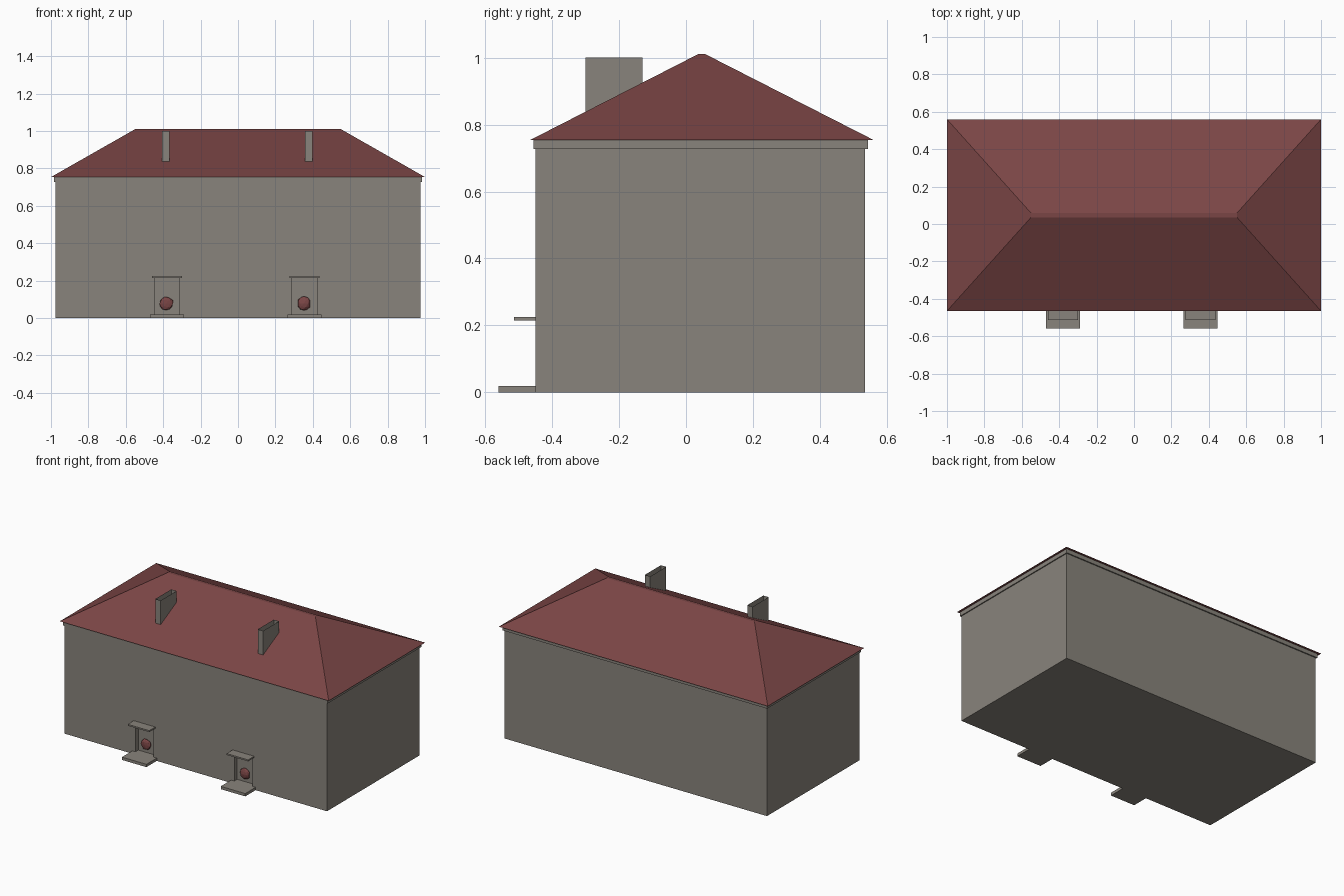
import bpy, bmesh, math, random

if "Cube" in bpy.data.objects:
    bpy.data.objects.remove(bpy.data.objects["Cube"])

random.seed(3)


def material(name, rgb):
    m = bpy.data.materials.new(name)
    m.diffuse_color = (*rgb, 1)
    m.use_nodes = True
    m.node_tree.nodes["Principled BSDF"].inputs["Base Color"].default_value = m.diffuse_color
    return m


STONE = material("warm grey stone", (0.25, 0.23, 0.2))
RED = material("dull red", (0.195, 0.06, 0.06))


def mesh(name, verts, faces, mat):
    me = bpy.data.meshes.new(name)
    me.from_pydata(verts, [], faces)
    me.materials.append(mat)
    ob = bpy.data.objects.new(name, me)
    bpy.context.collection.objects.link(ob)
    return ob


SIDES = [(0, 1, 5, 4), (1, 2, 6, 5), (2, 3, 7, 6), (3, 0, 4, 7)]
CAPS = [(3, 2, 1, 0), (4, 5, 6, 7)]


def ring(x0, x1, y0, y1, z):
    return [(x0, y0, z), (x1, y0, z), (x1, y1, z), (x0, y1, z)]


def box(name, x0, x1, y0, y1, z0, z1, mat=STONE):
    return mesh(name, ring(x0, x1, y0, y1, z0) + ring(x0, x1, y0, y1, z1), SIDES + CAPS, mat)


# Main block, cornice and hipped roof
walls = box("walls", -0.977, 0.977, -0.45, 0.535, 0, 0.735)
box("cornice", -0.984, 0.984, -0.456, 0.543, 0.727, 0.755)
mesh("hipped_roof",
     ring(-1, 1, -0.465, 0.56, 0.754) + ring(-0.55, 0.55, 0.036, 0.058, 1.01),
     SIDES + CAPS, RED)


def roof_z(y):
    return 0.754 + (y + 0.465) / 0.501 * 0.256


for side, cx in (("left", -0.38), ("right", 0.355)):
    # Shallow door recess cut in the front wall
    cutter = box(side + "_door_cutter", cx - 0.067, cx + 0.067, -0.5, -0.42, 0.019, 0.216)
    cutter.hide_render = True
    cutter.hide_viewport = True
    cut = walls.modifiers.new(side + "_door_recess", 'BOOLEAN')
    cut.object = cutter
    cut.operation = 'DIFFERENCE'
    cut.solver = 'EXACT'

    # Doorstep and canopy
    box(side + "_doorstep", cx - 0.091, cx + 0.091, -0.56, -0.449, 0, 0.019)
    box(side + "_canopy", cx - 0.08, cx + 0.08, -0.514, -0.449, 0.215, 0.225)

    # Bumpy round wreath on the door
    bm = bmesh.new()
    bmesh.ops.create_icosphere(bm, subdivisions=2, radius=0.036)
    for v in bm.verts:
        v.co *= random.uniform(0.92, 1.08)
        v.co.y *= 0.4
        v.co.x += cx - 0.003
        v.co.y -= 0.43
        v.co.z += 0.078
    wreath = mesh(side + "_wreath", [], [], RED)
    bm.to_mesh(wreath.data)
    bm.free()

    # Open chimney shaft following the roof slope at its foot
    mx = cx - 0.005 if cx < 0 else cx + 0.022
    foot = [(x, y, roof_z(y) - 0.002) for x, y, z in ring(mx - 0.02, mx + 0.02, -0.3, -0.13, 0)]
    mesh(side + "_chimney", foot + ring(mx - 0.02, mx + 0.02, -0.3, -0.13, 1.0), SIDES, STONE)
